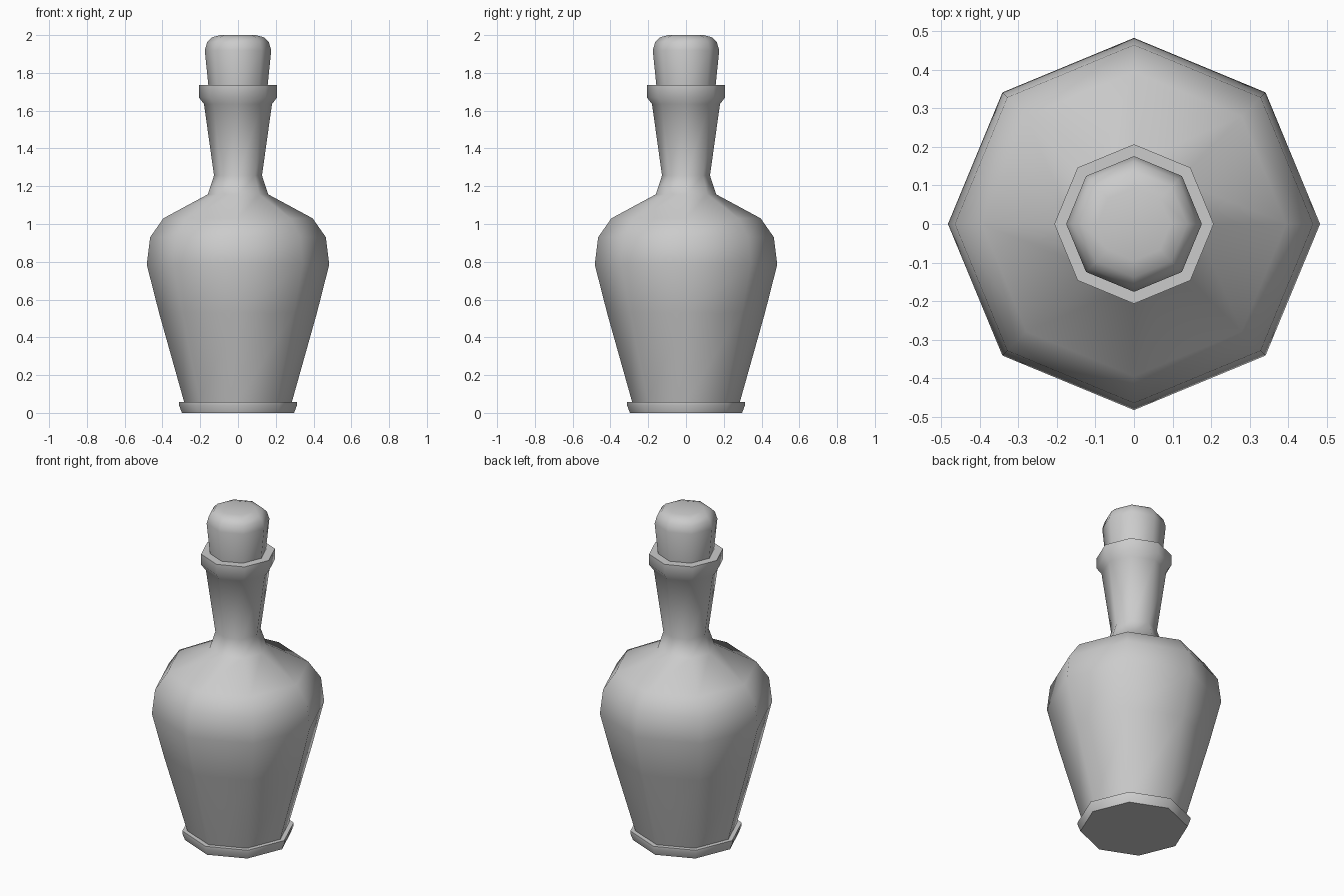
import bpy, bmesh, math

if "Cube" in bpy.data.objects:
    bpy.data.objects.remove(bpy.data.objects["Cube"])

SIDES = 8


def lathe(name, profile):
    """Revolve a (radius, height) profile into a closed eight-sided solid."""
    bm = bmesh.new()
    rings = []
    for r, z in profile:
        rings.append([bm.verts.new((r * math.cos(i * math.tau / SIDES),
                                    r * math.sin(i * math.tau / SIDES), z))
                      for i in range(SIDES)])
    for low, high in zip(rings, rings[1:]):
        for i in range(SIDES):
            j = (i + 1) % SIDES
            bm.faces.new((low[i], low[j], high[j], high[i]))
    bm.faces.new(rings[0][::-1])
    bm.faces.new(rings[-1])
    mesh = bpy.data.meshes.new(name)
    bm.to_mesh(mesh)
    bm.free()
    obj = bpy.data.objects.new(name, mesh)
    bpy.context.collection.objects.link(obj)
    bpy.ops.object.select_all(action='DESELECT')
    obj.select_set(True)
    bpy.context.view_layer.objects.active = obj
    bpy.ops.object.shade_smooth_by_angle(angle=math.radians(60))
    return obj


# Bottle: foot rim, tapered body, shoulder, flared neck and lip
lathe("bottle", [
    (0.297, 0.0), (0.312, 0.04), (0.312, 0.057), (0.285, 0.057),
    (0.418, 0.53), (0.483, 0.785), (0.465, 0.93), (0.395, 1.03),
    (0.16, 1.157), (0.127, 1.257), (0.18, 1.635),
    (0.207, 1.67), (0.207, 1.735),
])

# Stopper: rounded cork seated in the lip
lathe("stopper", [
    (0.156, 1.725), (0.176, 1.92), (0.163, 1.963),
    (0.138, 1.988), (0.095, 2.0),
])
